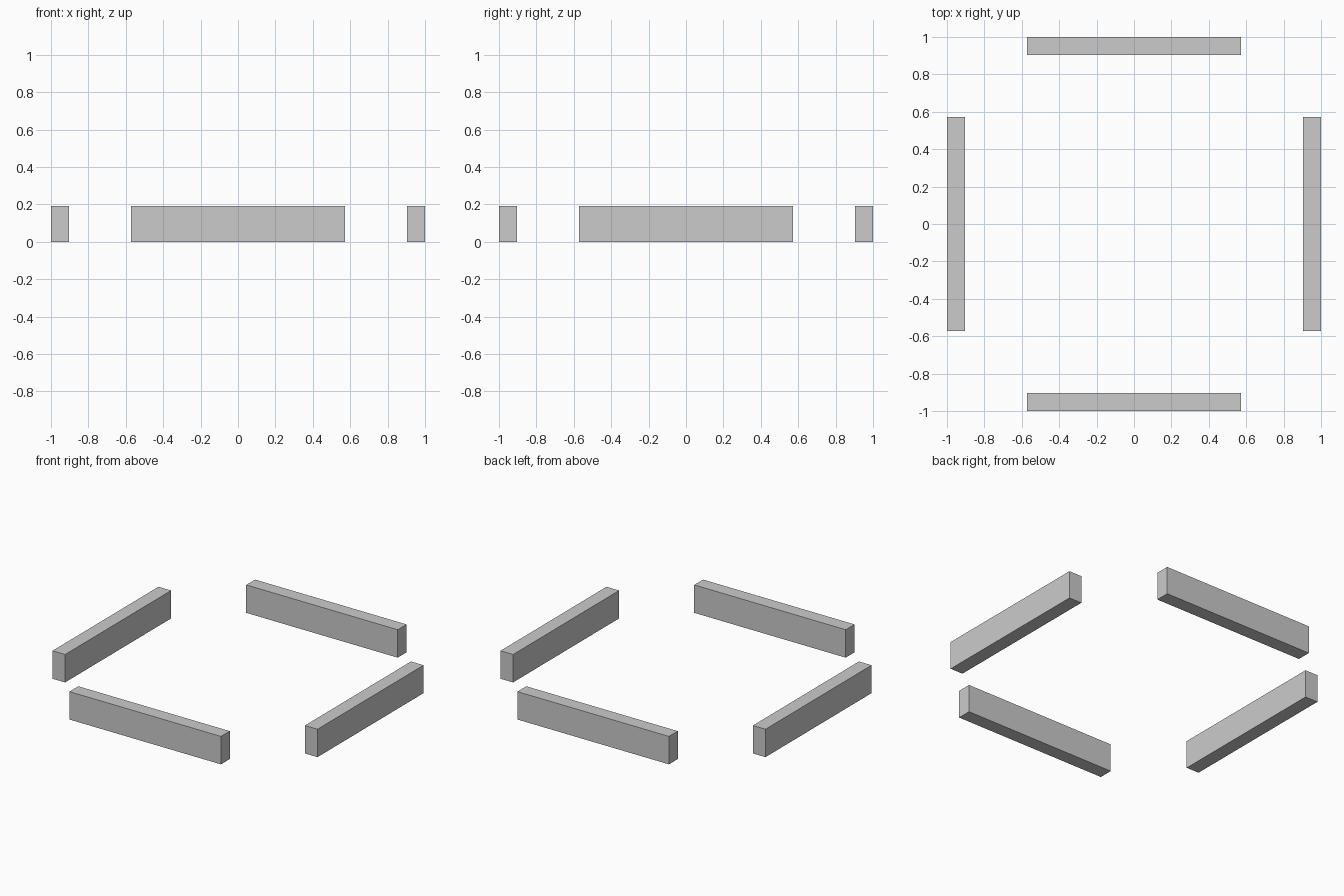
import bpy
import math
from mathutils import Matrix

if "Cube" in bpy.data.objects:
    bpy.data.objects.remove(bpy.data.objects["Cube"])

LENGTH, THICK, HEIGHT = 1.143, 0.0952, 0.1905


def add_rail(name, angle):
    """Box rail on the outer edge of the square, turned about the centre."""
    bpy.ops.mesh.primitive_cube_add(size=1)
    rail = bpy.context.object
    rail.name = name
    place = Matrix.Translation((0, -1 + THICK / 2, HEIGHT / 2))
    size = Matrix.Diagonal((LENGTH, THICK, HEIGHT, 1))
    rail.data.transform(Matrix.Rotation(angle, 4, 'Z') @ place @ size)


# Four separate rails, one per side, open at the corners
for i, side in enumerate(("front", "right", "back", "left")):
    add_rail(side + "_rail", i * math.pi / 2)
